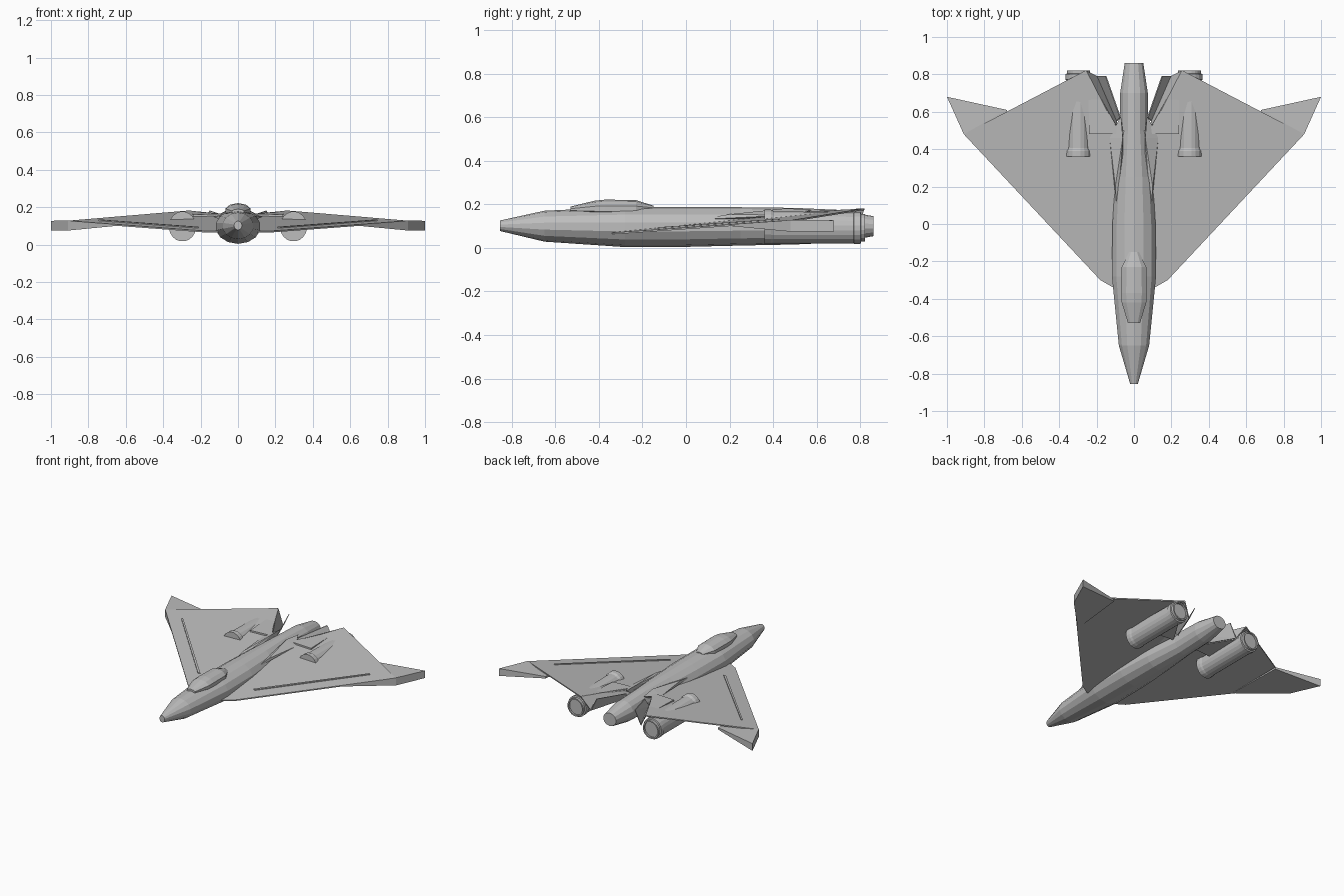
import bpy, bmesh, math

grey = bpy.data.materials.new("hull grey")
grey.diffuse_color = (0.51, 0.51, 0.51, 1)


def finish(name, bm, mirror=False):
    bmesh.ops.recalc_face_normals(bm, faces=bm.faces)
    me = bpy.data.meshes.new(name)
    bm.to_mesh(me)
    bm.free()
    me.materials.append(grey)
    ob = bpy.data.objects.new(name, me)
    bpy.context.collection.objects.link(ob)
    if mirror:
        ob.modifiers.new("mirror", 'MIRROR').use_mirror_merge = False
    return ob


def loft(name, stations, sides, cx=0.0, mirror=False):
    """Closed tube along y; each station is (y, centre z, half width, half height)."""
    bm = bmesh.new()
    rings = []
    for y, z, rx, rz in stations:
        angles = [2 * math.pi * (i + 0.5) / sides for i in range(sides)]
        rings.append([bm.verts.new((cx + rx * math.cos(a), y, z + rz * math.sin(a)))
                      for a in angles])
    for a, b in zip(rings, rings[1:]):
        for i in range(sides):
            j = (i + 1) % sides
            bm.faces.new((a[i], a[j], b[j], b[i]))
    bm.faces.new(rings[0])
    bm.faces.new(rings[-1])
    return finish(name, bm, mirror)


def slab(name, outline, top, bottom):
    """Mirrored plate with a plan outline and height functions for both skins."""
    bm = bmesh.new()
    up = [bm.verts.new((x, y, top(x, y))) for x, y in outline]
    lo = [bm.verts.new((x, y, bottom(x, y))) for x, y in outline]
    bm.faces.new(up)
    bm.faces.new(lo)
    for i in range(len(up)):
        j = (i + 1) % len(up)
        bm.faces.new((up[i], up[j], lo[j], lo[i]))
    return finish(name, bm, True)


def hull(name, points):
    bm = bmesh.new()
    for p in points:
        bm.verts.new(p)
    bmesh.ops.convex_hull(bm, input=bm.verts)
    return finish(name, bm, True)


def plate(name, corners, thickness=0.006):
    hull(name, corners + [(x + thickness, y, z) for x, y, z in corners])


def wing_top(x, y):
    # low at the leading root, rising to the tip and to the trailing edge
    return 0.073 - 0.032 * (x - 0.18) + 0.1 * (y + 0.30)


def wing_bottom(x, y):
    return wing_top(x, y) - 0.008


# Fuselage with blunt nose and tapered tail
loft("fuselage", [(-0.855, 0.102, 0.021, 0.024), (-0.65, 0.10, 0.083, 0.071),
                  (-0.28, 0.096, 0.121, 0.092), (0.0, 0.097, 0.118, 0.092),
                  (0.25, 0.099, 0.102, 0.088), (0.50, 0.10, 0.075, 0.084),
                  (0.70, 0.10, 0.076, 0.075), (0.86, 0.10, 0.051, 0.046)], 14)

# Canopy
loft("canopy", [(-0.53, 0.176, 0.034, 0.014), (-0.42, 0.18, 0.069, 0.037),
                (-0.37, 0.18, 0.071, 0.042), (-0.23, 0.18, 0.069, 0.040),
                (-0.15, 0.18, 0.028, 0.014)], 10)

# Thin delta wing
slab("wing", [(0.04, -0.34), (0.11, -0.34), (0.18, -0.30), (0.91, 0.48),
              (0.26, 0.82), (0.08, 0.50), (0.04, 0.50)], wing_top, wing_bottom)

# Thick drooped wing tip
hull("wing_tip", [(0.91, 0.48, 0.075), (1.0, 0.68, 0.075), (0.68, 0.61, 0.115),
                  (0.65, 0.21, 0.10), (0.91, 0.48, 0.129), (1.0, 0.68, 0.127),
                  (0.68, 0.61, 0.129)])

# Raised strip along the leading edge
slab("wing_strip", [(0.21, -0.125), (0.225, -0.13), (0.745, 0.425), (0.735, 0.43)],
     lambda x, y: wing_top(x, y) + 0.006, wing_bottom)

# Engine pods partly sunk in the wing, with collars at both ends
loft("engine_pod", [(0.36, 0.097, 0.073, 0.080), (0.39, 0.097, 0.071, 0.080),
                    (0.405, 0.094, 0.066, 0.075), (0.77, 0.092, 0.066, 0.072),
                    (0.772, 0.092, 0.071, 0.074), (0.802, 0.092, 0.071, 0.074),
                    (0.804, 0.092, 0.062, 0.064), (0.822, 0.092, 0.062, 0.064),
                    (0.822, 0.092, 0.053, 0.055), (0.81, 0.092, 0.053, 0.055)],
     20, 0.297, True)

# Fairing between fuselage and wing
hull("root_fairing", [(0.09, 0.05, 0.13), (0.10, 0.20, 0.155), (0.06, 0.46, 0.182),
                      (0.13, 0.46, 0.150), (0.07, 0.58, 0.175), (0.06, 0.2, 0.12),
                      (0.06, 0.5, 0.13)])

# Pylon joining engine, wing and fuselage
hull("engine_pylon", [(0.07, 0.48, 0.166), (0.24, 0.48, 0.160), (0.07, 0.48, 0.11),
                      (0.24, 0.48, 0.10), (0.245, 0.78, 0.172), (0.24, 0.76, 0.11)])

# V-shaped channel beside the tail: outer wall and upright inner fin
plate("channel_wall", [(0.09, 0.50, 0.165), (0.255, 0.82, 0.181), (0.195, 0.79, 0.085),
                       (0.09, 0.55, 0.105)])
plate("tail_fin", [(0.07, 0.57, 0.155), (0.147, 0.79, 0.181), (0.195, 0.79, 0.085),
                   (0.09, 0.55, 0.105)])
